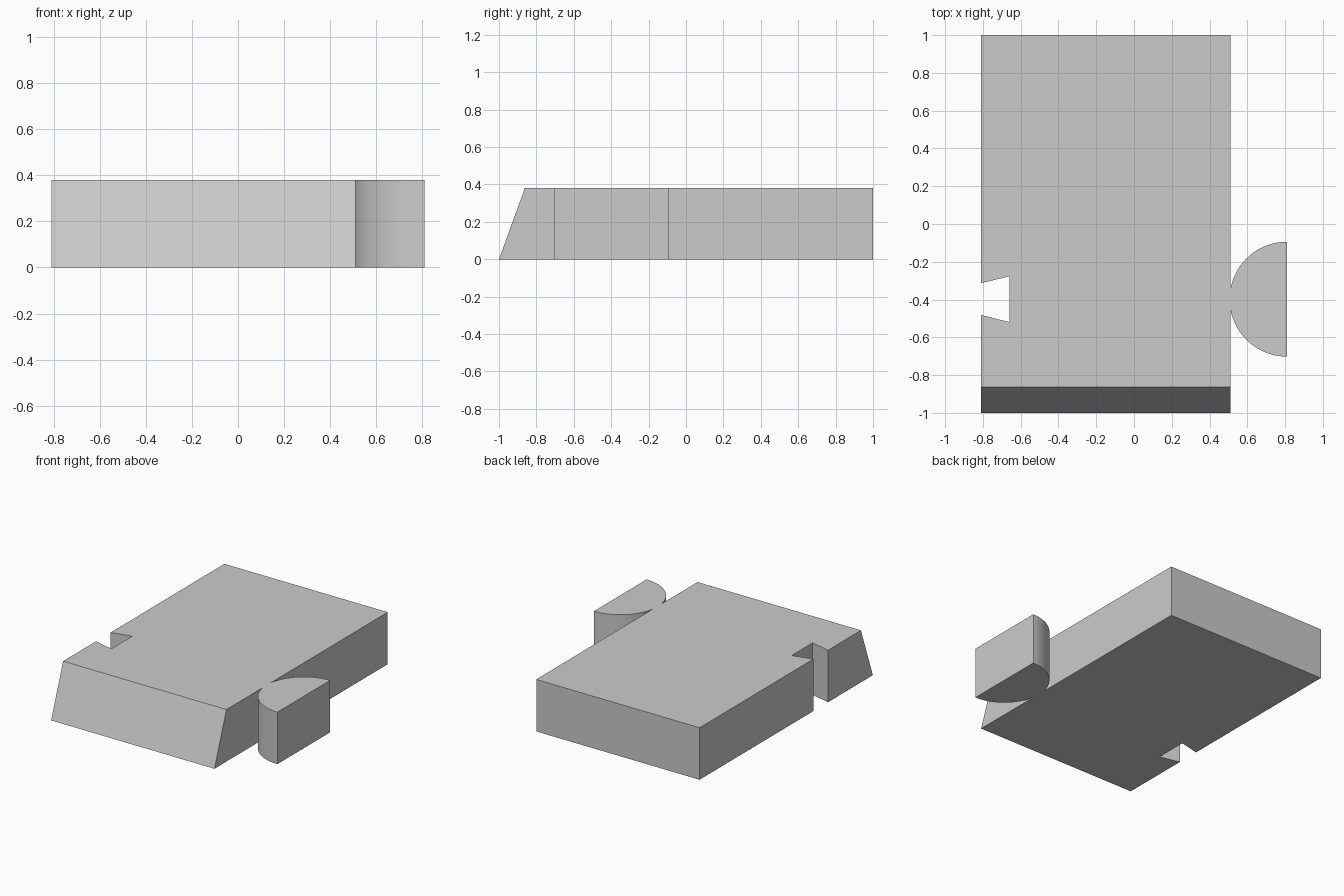
import bpy, bmesh, math

if "Cube" in bpy.data.objects:
    bpy.data.objects.remove(bpy.data.objects["Cube"])

HEIGHT = 0.38
LEFT, RIGHT = -0.81, 0.51
FRONT, BACK = -1.0, 1.0
FRONT_TOP = -0.862            # top edge of the sloped front
TAB_X, TAB_Y, TAB_R = 0.81, -0.398, 0.304

grey = bpy.data.materials.new("light grey")
grey.diffuse_color = (0.6, 0.6, 0.6, 1)
grey.use_nodes = True
grey.node_tree.nodes["Principled BSDF"].inputs["Base Color"].default_value = grey.diffuse_color

# Half-round tab: arc from the lower neck point to the flat side and back to the neck
neck = math.acos((TAB_X - RIGHT) / TAB_R)
STEPS = 28


def arc(a0, a1):
    return [(TAB_X + TAB_R * math.cos(a0 + (a1 - a0) * i / STEPS),
             TAB_Y + TAB_R * math.sin(a0 + (a1 - a0) * i / STEPS))
            for i in range(STEPS + 1)]


# Outline, counter-clockwise: front edge, tab, back edge, dovetail notch
outline = [(LEFT, FRONT), (RIGHT, FRONT)]
outline += arc(math.pi + neck, 1.5 * math.pi)
outline += arc(0.5 * math.pi, math.pi - neck)
outline += [(RIGHT, BACK), (LEFT, BACK),
            (LEFT, -0.313), (-0.66, -0.277), (-0.66, -0.519), (LEFT, -0.482)]

# Extrude the outline, leaning the front edge back at the top
bm = bmesh.new()
bottom = [bm.verts.new((x, y, 0)) for x, y in outline]
top = [bm.verts.new((x, max(y, FRONT_TOP), HEIGHT)) for x, y in outline]
bm.faces.new(bottom[::-1])
bm.faces.new(top)
n = len(outline)
for i in range(n):
    j = (i + 1) % n
    bm.faces.new((bottom[i], bottom[j], top[j], top[i]))
bmesh.ops.recalc_face_normals(bm, faces=bm.faces)

mesh = bpy.data.meshes.new("interlocking_block")
bm.to_mesh(mesh)
bm.free()
mesh.materials.append(grey)
block = bpy.data.objects.new("interlocking_block", mesh)
bpy.context.collection.objects.link(block)

# Smooth the round tab, keep the corners sharp
bpy.context.view_layer.objects.active = block
block.select_set(True)
bpy.ops.object.shade_smooth_by_angle(angle=math.radians(20))
